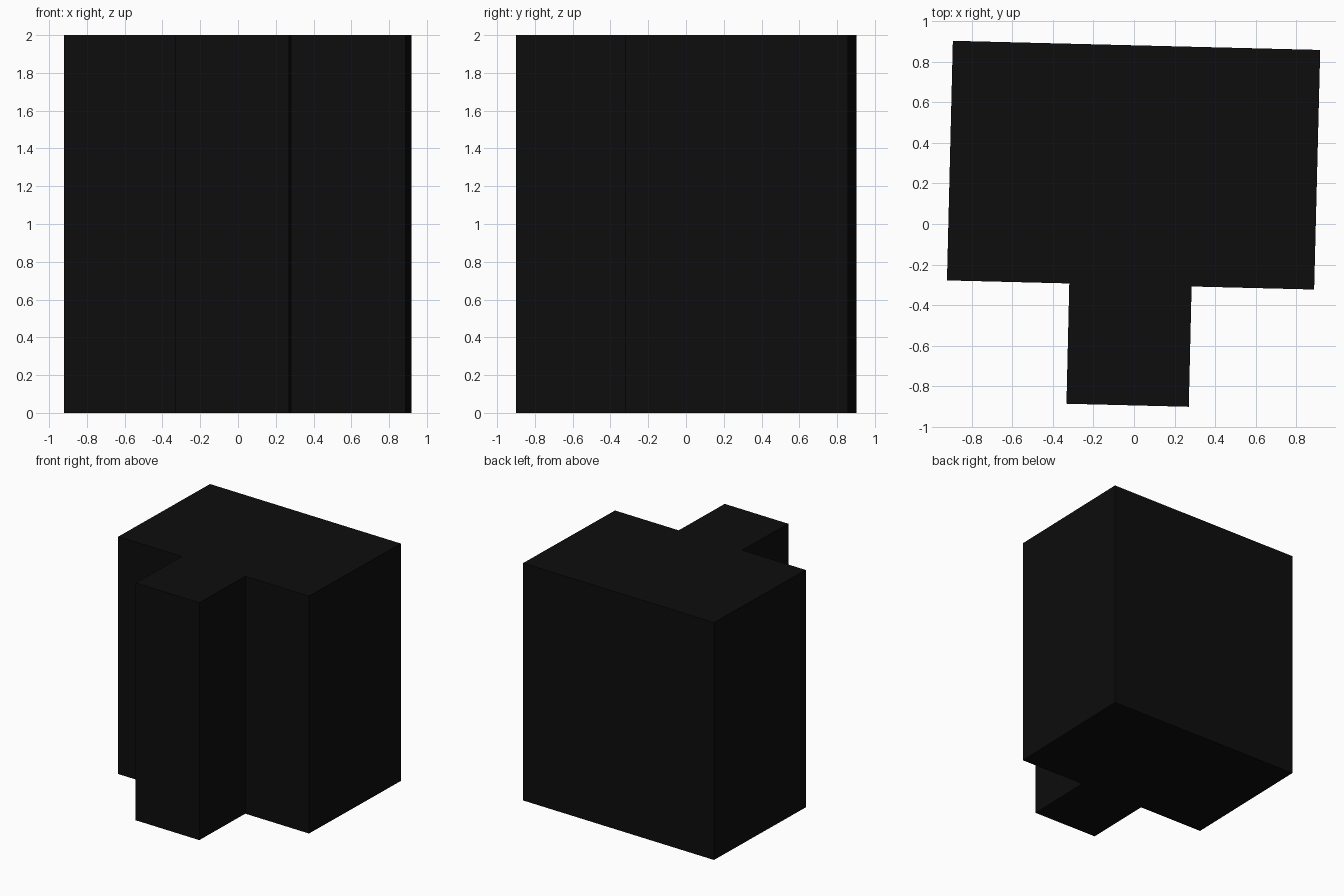
import bpy
import bmesh
from mathutils import Vector

cube = bpy.data.objects.get("Cube")
if cube:
    bpy.data.objects.remove(cube, do_unlink=True)

HEIGHT = 2.0

# Near-black material
black = bpy.data.materials.new("near_black")
black.use_nodes = True
colour = (0.004, 0.004, 0.004, 1.0)
black.diffuse_color = colour
black.node_tree.nodes["Principled BSDF"].inputs["Base Color"].default_value = colour

# T-shaped footprint: wide main block with a narrow front wing, slightly turned
footprint = [
    (-0.922, -0.278), (-0.319, -0.293), (-0.333, -0.886), (0.27, -0.901),
    (0.284, -0.308), (0.888, -0.323), (0.918, 0.858), (-0.893, 0.903),
]

# Extrude the footprint into a closed solid
bm = bmesh.new()
base = bm.faces.new([bm.verts.new((x, y, 0)) for x, y in footprint])
extruded = bmesh.ops.extrude_face_region(bm, geom=[base], use_keep_orig=True)
top_verts = [g for g in extruded["geom"] if isinstance(g, bmesh.types.BMVert)]
bmesh.ops.translate(bm, verts=top_verts, vec=Vector((0, 0, HEIGHT)))
bmesh.ops.recalc_face_normals(bm, faces=bm.faces)

mesh = bpy.data.meshes.new("building_block")
bm.to_mesh(mesh)
bm.free()
mesh.materials.append(black)
block = bpy.data.objects.new("building_block", mesh)
bpy.context.collection.objects.link(block)
